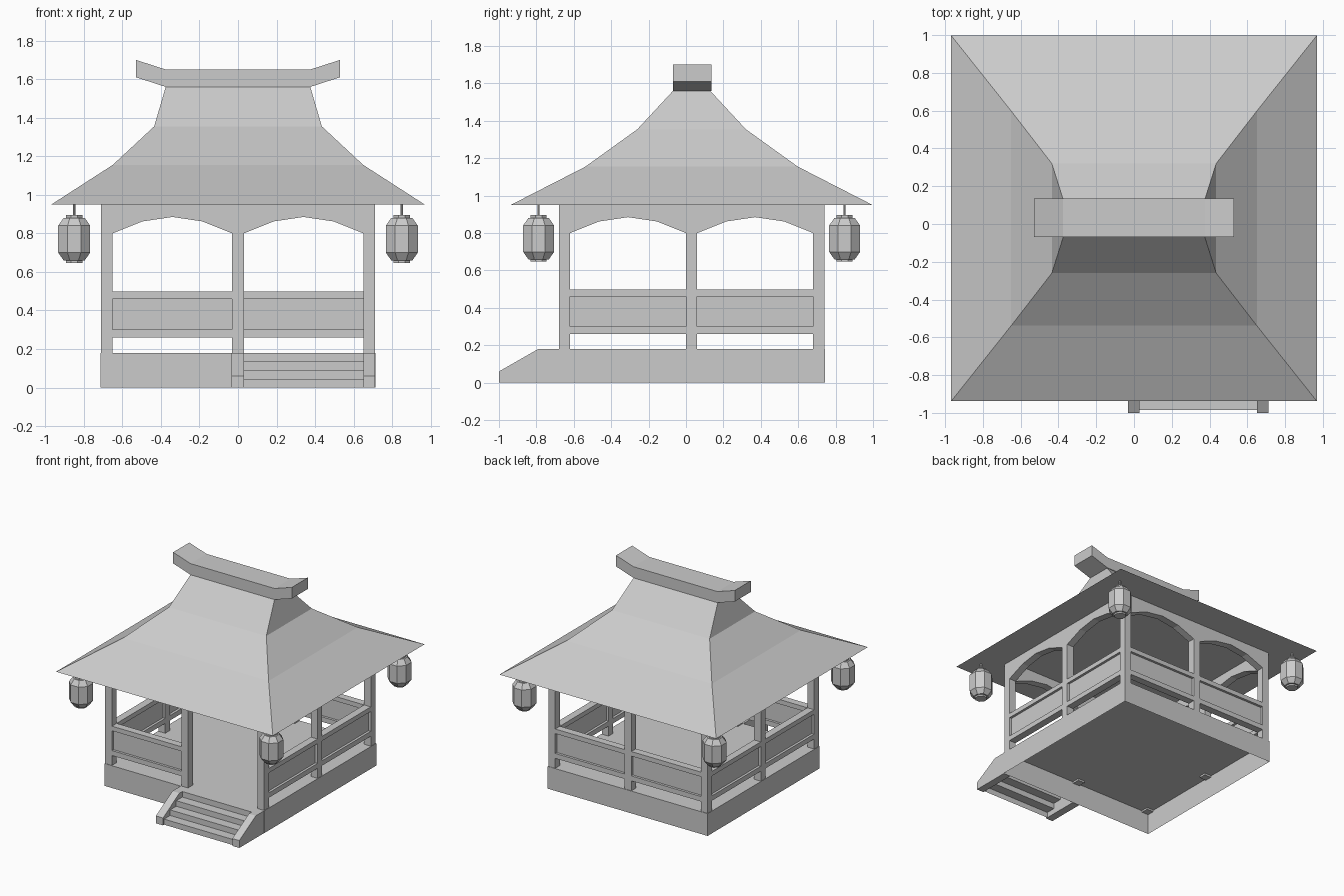
import bpy, bmesh, math
from mathutils import Matrix

cube = bpy.data.objects.get("Cube")
if cube:
    bpy.data.objects.remove(cube, do_unlink=True)

CY = 0.03        # centre of the square plan along y
HALF = 0.71      # half width of the walls
T = 0.06         # post and wall thickness
FLOOR, EAVE = 0.18, 0.95

grey = bpy.data.materials.new("plain_grey")
grey.use_nodes = True
grey.diffuse_color = (0.6, 0.6, 0.6, 1)
grey.node_tree.nodes["Principled BSDF"].inputs["Base Color"].default_value = (0.6, 0.6, 0.6, 1)


def finish(name, bm, matrix=Matrix()):
    bmesh.ops.recalc_face_normals(bm, faces=bm.faces)
    bm.transform(matrix)
    mesh = bpy.data.meshes.new(name)
    bm.to_mesh(mesh)
    bm.free()
    mesh.materials.append(grey)
    obj = bpy.data.objects.new(name, mesh)
    bpy.context.collection.objects.link(obj)
    return obj


def loft(name, rings, matrix=Matrix(), caps=(True, True)):
    """Skin rings of equal point count, with optional end caps."""
    bm = bmesh.new()
    loops = [[bm.verts.new(p) for p in ring] for ring in rings]
    n = len(loops[0])
    for low, high in zip(loops, loops[1:]):
        for i in range(n):
            j = (i + 1) % n
            bm.faces.new((low[i], low[j], high[j], high[i]))
    for use, loop in zip(caps, (loops[0], loops[-1])):
        if use:
            bm.faces.new(loop)
    return finish(name, bm, matrix)


def prism_y(name, profile, y0, y1, matrix=Matrix()):
    return loft(name, [[(x, y, z) for x, z in profile] for y in (y0, y1)], matrix)


def prism_x(name, profile, x0, x1):
    return loft(name, [[(x, y, z) for y, z in profile] for x in (x0, x1)])


def rect(hx, hy, z):
    return [(-hx, CY - hy, z), (hx, CY - hy, z), (hx, CY + hy, z), (-hx, CY + hy, z)]


def box(name, x0, x1, y0, y1, z0, z1, matrix=Matrix()):
    return prism_y(name, [(x0, z0), (x1, z0), (x1, z1), (x0, z1)], y0, y1, matrix)


# Platform: floor and skirt, open underneath
loft("platform", [rect(HALF + 0.004, HALF + 0.004, z) for z in (0, FLOOR)], caps=(False, True))

# Four walls: posts, arched headers and railings
for k, side in enumerate(("front", "left", "back", "right")):
    place = Matrix.Translation((0, CY, 0)) @ Matrix.Rotation(k * math.pi / 2, 4, "Z")
    out, inn = -HALF, -HALF + T
    box(side + "_corner_post", -HALF, -HALF + T, out, inn, 0.165, EAVE, place)
    box(side + "_middle_post", -T / 2, T / 2, out, inn, 0.165, EAVE, place)
    for x0, x1, bay in ((-HALF + T, -T / 2, "a"), (T / 2, HALF - T, "b")):
        arch = [(x0 + (x1 - x0) * i / 4, z)
                for i, z in enumerate((0.80, 0.862, 0.885, 0.862, 0.80))]
        prism_y(f"{side}_arch_{bay}", arch + [(x1, EAVE), (x0, EAVE)], out, inn, place)
        if side == "front" and bay == "b":
            continue    # the entrance
        box(f"{side}_top_rail_{bay}", x0, x1, out, inn, 0.46, 0.497, place)
        box(f"{side}_bottom_rail_{bay}", x0, x1, out, inn, 0.26, 0.30, place)
        box(f"{side}_panel_{bay}", x0, x1, out + 0.02, inn - 0.02, 0.30, 0.46, place)

# Entrance stairs: sloped side pieces and a folded sheet of steps
wall_y = CY - HALF - 0.004
side_profile = [(-1, 0), (-1, 0.06), (-0.79, FLOOR), (wall_y, FLOOR), (wall_y, 0)]
prism_x("stair_side_inner", side_profile, -0.033, T / 2)
prism_x("stair_side_outer", side_profile, HALF - T, HALF + 0.002)

bm = bmesh.new()
line, rise, run = [(-0.985, 0)], FLOOR / 4, 0.077
for i in range(4):
    y = -0.985 + i * run
    line += [(y, (i + 1) * rise), (y + run if i < 3 else wall_y, (i + 1) * rise)]
edges = [[bm.verts.new((x, y, z)) for y, z in line] for x in (T / 2, HALF - T)]
for i in range(len(line) - 1):
    bm.faces.new((edges[0][i], edges[1][i], edges[1][i + 1], edges[0][i + 1]))
finish("stair_steps", bm)

# Flared hip roof
loft("roof", [rect(0.968, 0.968, EAVE), rect(0.65, 0.568, 1.155),
              rect(0.435, 0.29, 1.355), rect(0.375, 0.10, 1.56)])

# Ridge beam with upturned ends
half_ridge = [(0.375, 1.56), (0.53, 1.61), (0.53, 1.70), (0.375, 1.65)]
prism_y("ridge_beam", half_ridge + [(-x, z) for x, z in reversed(half_ridge)], -0.07, 0.135)


# Eight-sided lanterns hanging under the roof corners
def octagon(apothem, z):
    r = apothem / math.cos(math.pi / 8)
    return [(r * math.cos(a), r * math.sin(a), z)
            for a in ((i + 0.5) * math.pi / 4 for i in range(8))]


for sx, sy, corner in ((1, -1, "front_left"), (-1, -1, "front_right"),
                       (1, 1, "back_left"), (-1, 1, "back_right")):
    place = Matrix.Translation((sx * 0.85, CY + sy * 0.818, 0))
    loft(corner + "_lantern", [octagon(0.055, 0.66), octagon(0.083, 0.70),
                               octagon(0.083, 0.84), octagon(0.055, 0.88)], place)
    for z0, z1, end in ((0.647, 0.665, "base"), (0.875, 0.896, "cap")):
        loft(f"{corner}_lantern_{end}", [octagon(0.043, z0), octagon(0.043, z1)], place)
    loft(corner + "_lantern_rod", [octagon(0.006, 0.89), octagon(0.006, EAVE + 0.01)], place)
